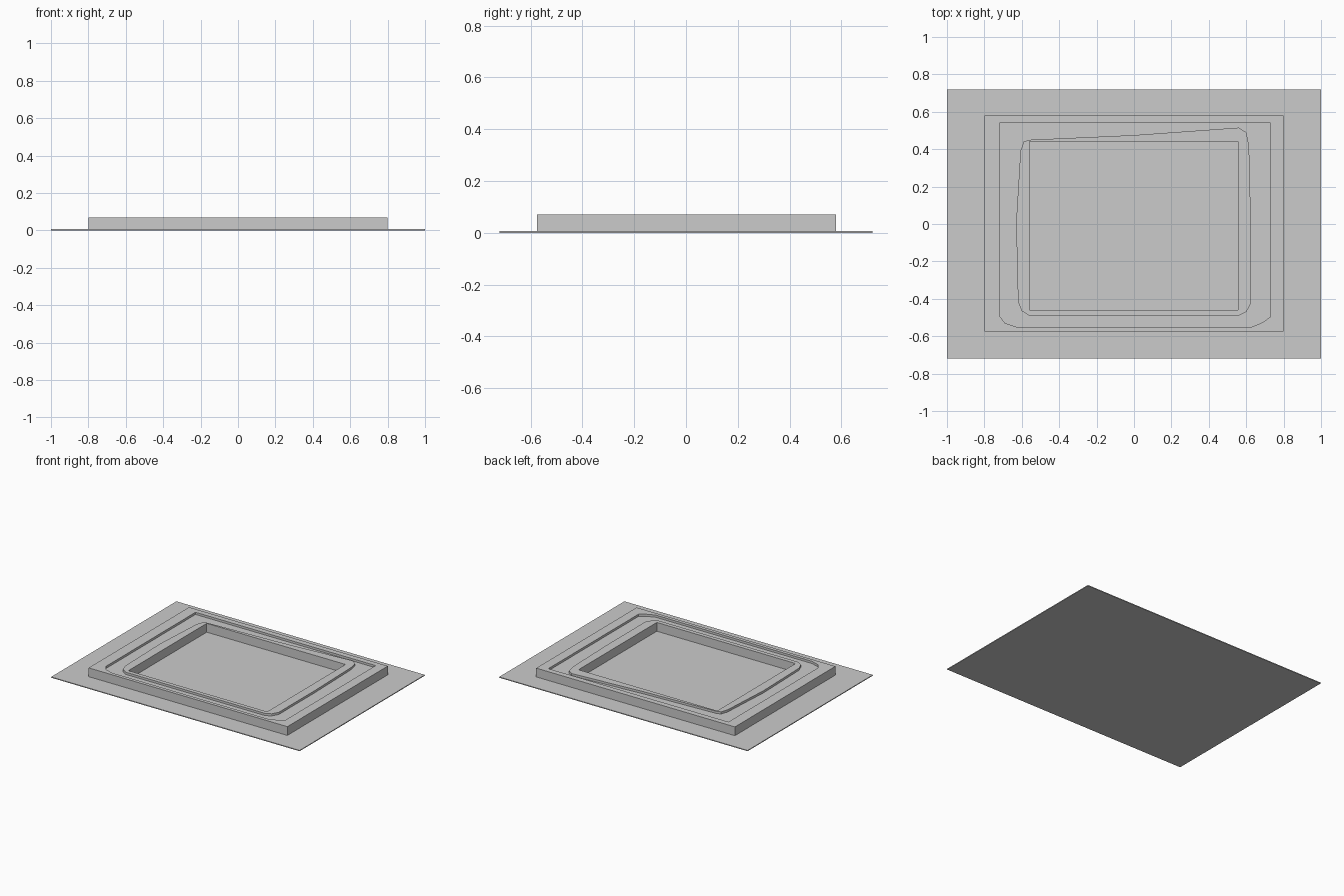
import bpy, bmesh
from mathutils import Vector

if "Cube" in bpy.data.objects:
    bpy.data.objects.remove(bpy.data.objects["Cube"])

BASE, TOP, GROOVE = 0.006, 0.07, 0.054


def rect(x0, x1, y0, y1):
    return [(x0, y0), (x1, y0), (x1, y1), (x0, y1)]


def add_loop(bm, pts, z):
    vs = [bm.verts.new((x, y, z)) for x, y in pts]
    return vs, [bm.edges.new((vs[i], vs[(i + 1) % len(vs)])) for i in range(len(vs))]


def wall(bm, a, b):
    n = len(a[0])
    for i in range(n):
        j = (i + 1) % n
        bm.faces.new((a[0][i], a[0][j], b[0][j], b[0][i]))


def ring(bm, outer, inner):
    bmesh.ops.triangle_fill(bm, edges=outer[1] + inner[1],
                            use_beauty=True, normal=Vector((0, 0, 1)))


def finish(bm, name):
    bmesh.ops.recalc_face_normals(bm, faces=bm.faces[:])
    me = bpy.data.meshes.new(name)
    bm.to_mesh(me)
    bm.free()
    ob = bpy.data.objects.new(name, me)
    bpy.context.collection.objects.link(ob)
    return ob


# Thin backing sheet
bpy.ops.mesh.primitive_cube_add(size=1, location=(0, 0, BASE / 2))
sheet = bpy.context.object
sheet.name = "backing_sheet"
sheet.dimensions = (2, 1.44, BASE)

# Outlines of the raised frame
outer = rect(-0.8, 0.8, -0.575, 0.58)
groove_out = [(-0.72, 0.54), (-0.72, -0.49), (-0.69, -0.53), (-0.63, -0.55),
              (0.63, -0.55), (0.69, -0.525), (0.73, -0.495), (0.73, 0.54)]
groove_in = [(-0.56, 0.45), (-0.59, 0.44), (-0.607, 0.39), (-0.63, 0.01),
             (-0.62, -0.415), (-0.60, -0.465), (-0.56, -0.49), (0.56, -0.49),
             (0.60, -0.47), (0.625, -0.425), (0.625, 0.0), (0.615, 0.42),
             (0.60, 0.49), (0.56, 0.515), (0.0, 0.475)]
window = rect(-0.56, 0.557, -0.46, 0.44)

# Frame with a recessed channel around an open window
bm = bmesh.new()
o_top, o_low = add_loop(bm, outer, TOP), add_loop(bm, outer, BASE)
go_top, go_low = add_loop(bm, groove_out, TOP), add_loop(bm, groove_out, GROOVE)
gi_top, gi_low = add_loop(bm, groove_in, TOP), add_loop(bm, groove_in, GROOVE)
w_top, w_low = add_loop(bm, window, TOP), add_loop(bm, window, BASE)
for a, b in ((o_top, o_low), (go_top, go_low), (gi_top, gi_low), (w_top, w_low)):
    wall(bm, a, b)
for a, b in ((o_top, go_top), (go_low, gi_low), (gi_top, w_top), (o_low, w_low)):
    ring(bm, a, b)
finish(bm, "raised_frame")
